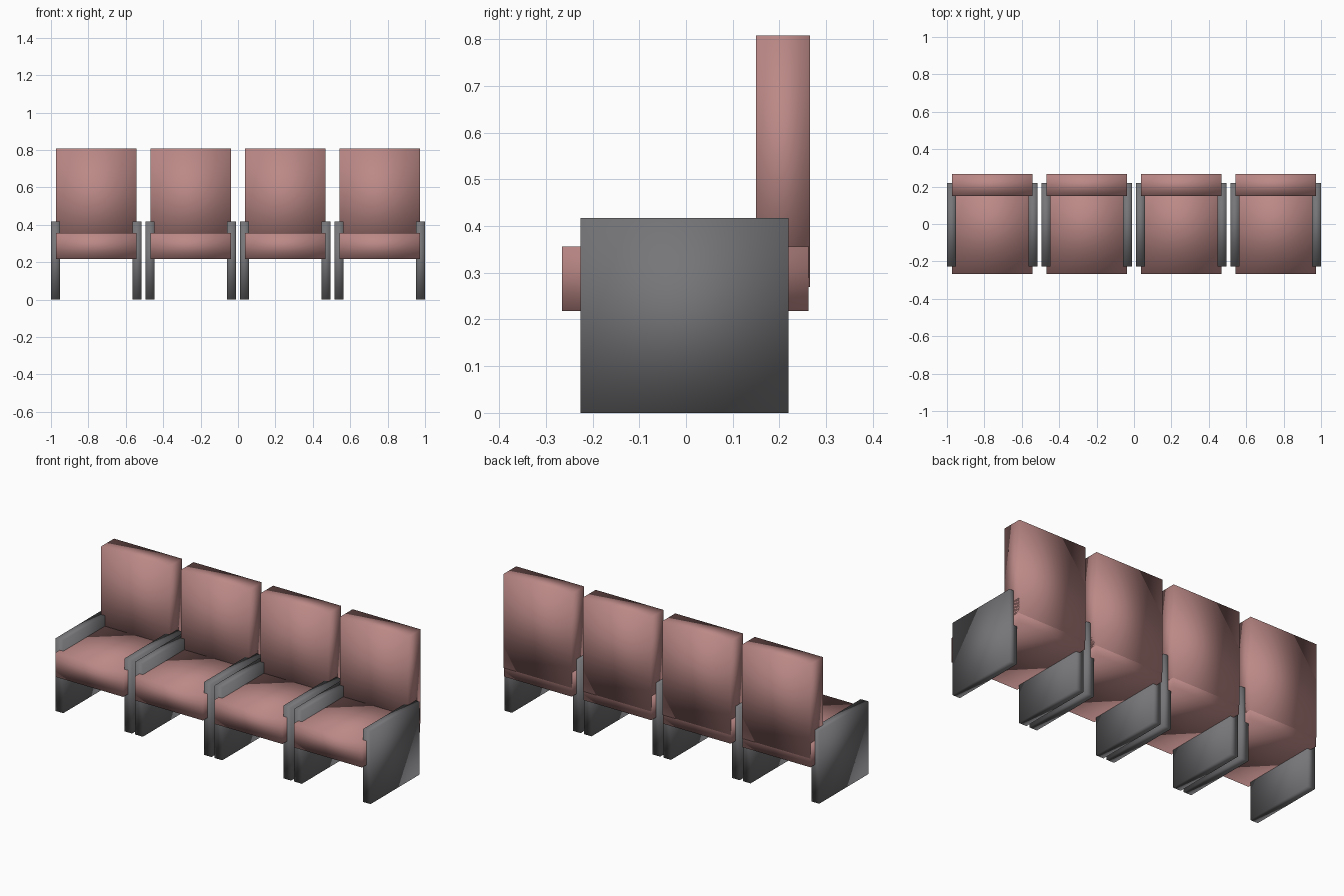
import bpy, bmesh

if "Cube" in bpy.data.objects:
    bpy.data.objects.remove(bpy.data.objects["Cube"])


def material(name, rgb):
    m = bpy.data.materials.new(name)
    m.diffuse_color = (*rgb, 1)
    m.use_nodes = True
    m.node_tree.nodes["Principled BSDF"].inputs["Base Color"].default_value = m.diffuse_color
    return m


RED = material("red_upholstery", (0.50, 0.25, 0.24))
DARK = material("dark_frame", (0.18, 0.18, 0.19))


def box(name, x, y, z, mat):
    """Softly shaded box from (min, max) ranges on each axis."""
    bm = bmesh.new()
    bmesh.ops.create_cube(bm, size=1)
    for v in bm.verts:
        v.co = [lo + (c + 0.5) * (hi - lo) for c, (lo, hi) in zip(v.co, (x, y, z))]
    for f in bm.faces:
        f.smooth = True
    mesh = bpy.data.meshes.new(name)
    bm.to_mesh(mesh)
    bm.free()
    mesh.materials.append(mat)
    ob = bpy.data.objects.new(name, mesh)
    bpy.context.collection.objects.link(ob)
    return ob


SPACING, HALF, THICK, CUSHION = 0.505, 0.2425, 0.049, 0.216

# Row of four identical seats
for i in range(4):
    cx = (i - 1.5) * SPACING
    width = (cx - CUSHION, cx + CUSHION)
    # Upholstery
    box(f"seat_{i + 1}", width, (-0.266, 0.262), (0.218, 0.356), RED)
    box(f"backrest_{i + 1}", width, (0.15, 0.266), (0.27, 0.808), RED)
    # Solid side panels doubling as armrests
    box(f"left_side_panel_{i + 1}", (cx - HALF, cx - HALF + THICK),
        (-0.226, 0.22), (0, 0.417), DARK)
    box(f"right_side_panel_{i + 1}", (cx + HALF - THICK, cx + HALF),
        (-0.226, 0.22), (0, 0.417), DARK)
